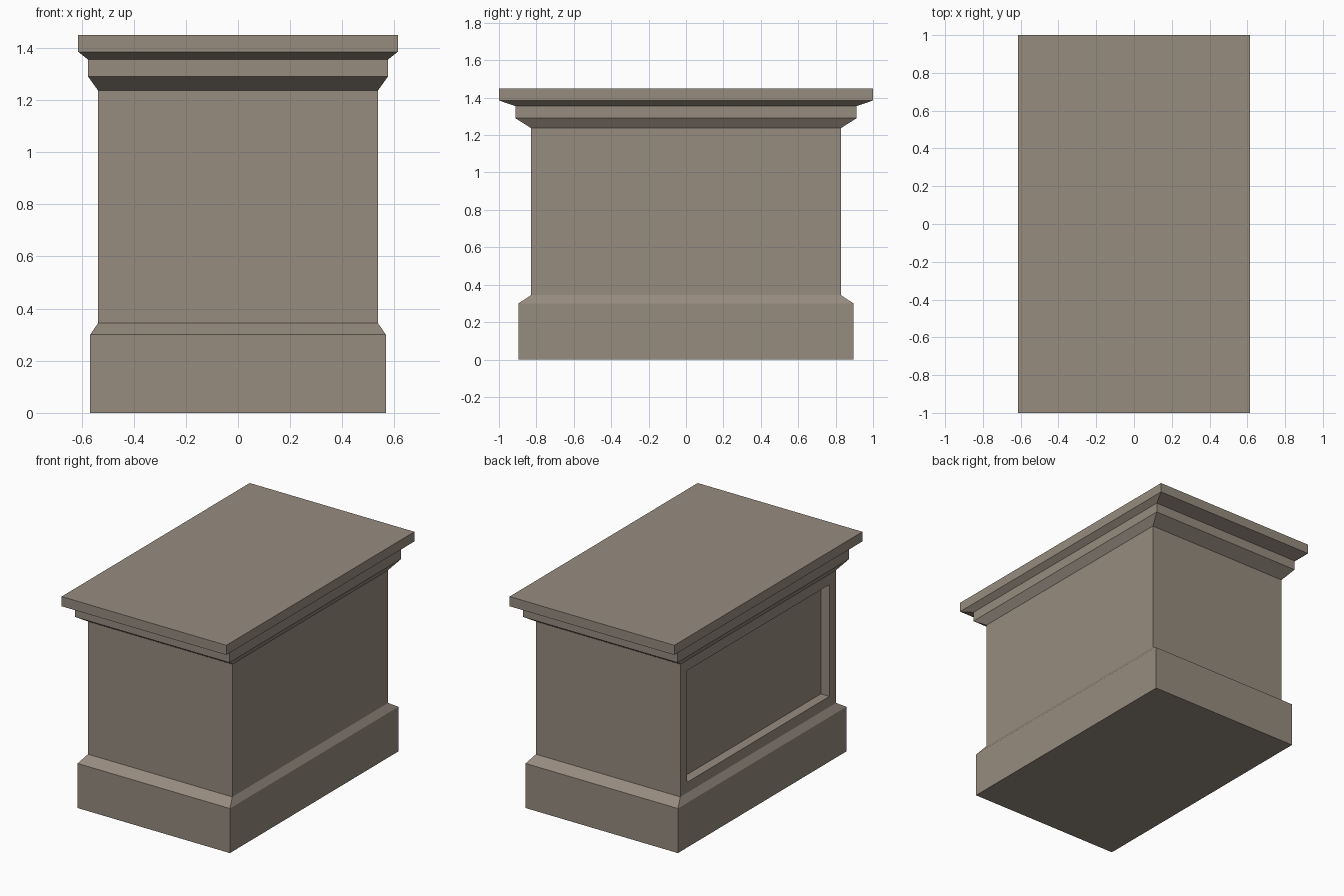
import bpy
import bmesh

cube = bpy.data.objects.get("Cube")
if cube:
    bpy.data.objects.remove(cube, do_unlink=True)

# Single stone colour
stone = bpy.data.materials.new("warm_grey_stone")
stone.use_nodes = True
colour = (0.305, 0.258, 0.212, 1.0)
stone.diffuse_color = colour
stone.node_tree.nodes["Principled BSDF"].inputs["Base Color"].default_value = colour


def loft(name, rings, cap_bottom=False, cap_top=False, panel=None):
    """Stack rectangular rings of (half width, half depth, height)."""
    bm = bmesh.new()
    loops = []
    for hx, hy, z in rings:
        corners = ((-1, -1), (1, -1), (1, 1), (-1, 1))
        loops.append([bm.verts.new((sx * hx, sy * hy, z)) for sx, sy in corners])
    for low, high in zip(loops, loops[1:]):
        for i in range(4):
            j = (i + 1) % 4
            bm.faces.new((low[i], low[j], high[j], high[i]))
    if cap_bottom:
        bm.faces.new(loops[0][::-1])
    if cap_top:
        bm.faces.new(loops[-1])
    bm.normal_update()

    # Sunken panel on the -x side
    if panel:
        margin, depth = panel
        side = [f for f in bm.faces if f.normal.x < -0.9]
        bmesh.ops.inset_individual(bm, faces=side, thickness=margin)
        bmesh.ops.inset_individual(bm, faces=side, thickness=0.001, depth=-depth)

    mesh = bpy.data.meshes.new(name)
    bm.to_mesh(mesh)
    bm.free()
    mesh.materials.append(stone)
    obj = bpy.data.objects.new(name, mesh)
    bpy.context.collection.objects.link(obj)
    return obj


BODY = (0.537, 0.828)
BODY_LOW, BODY_HIGH = 0.344, 1.237

# Base block with a sloped shoulder
loft("plinth", [(0.567, 0.896, 0), (0.567, 0.896, 0.3), (*BODY, BODY_LOW)],
     cap_bottom=True)

# Main block with its recessed panel
loft("body", [(*BODY, BODY_LOW), (*BODY, BODY_HIGH)], panel=(0.1, 0.063))

# Stepped moulding and top slab
loft("cornice", [
    (*BODY, BODY_HIGH),
    (0.575, 0.912, 1.29),
    (0.575, 0.912, 1.355),
    (0.613, 1.0, 1.385),
    (0.613, 1.0, 1.45),
], cap_top=True)
